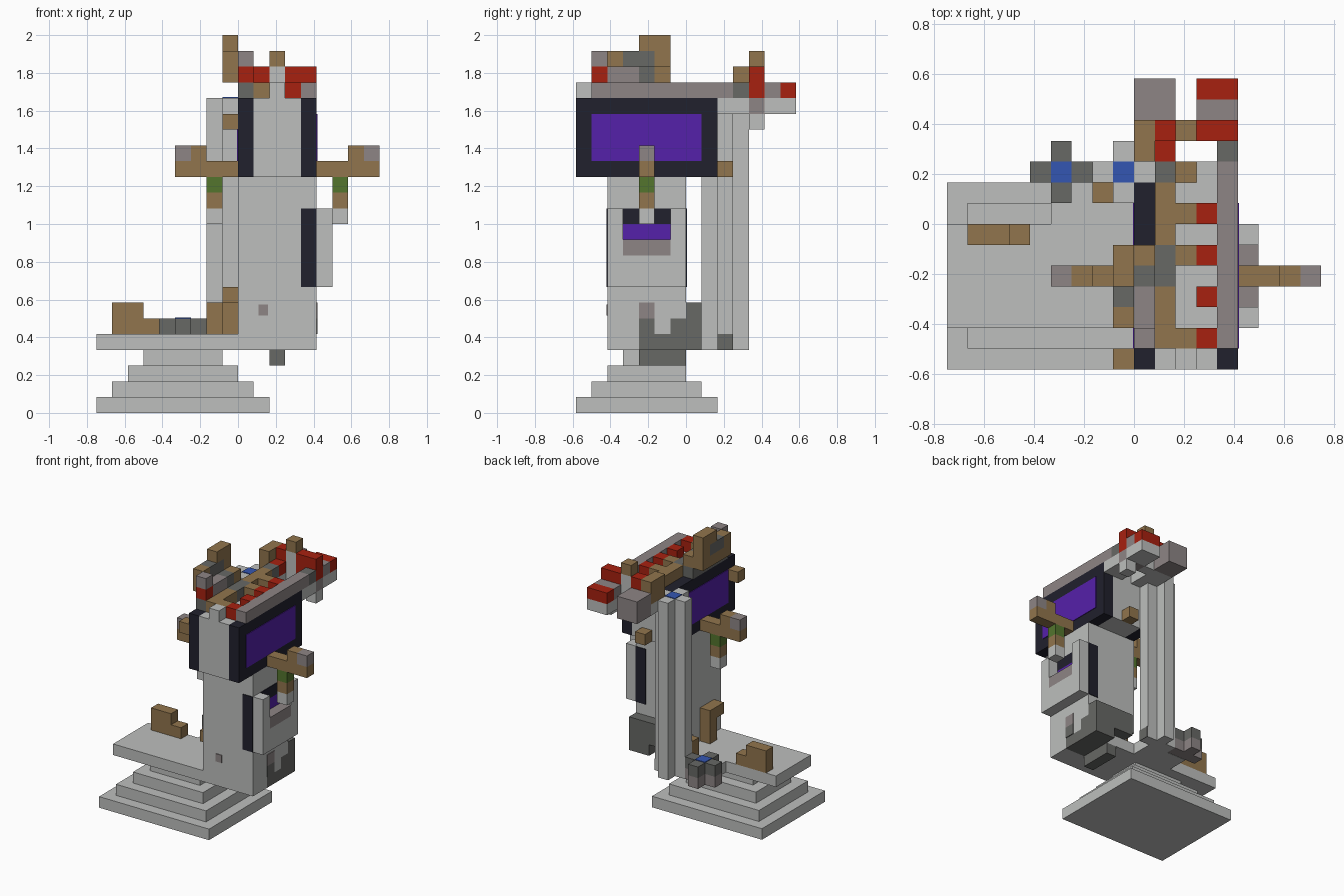
import bpy

old = bpy.data.objects.get("Cube")
if old:
    bpy.data.objects.remove(old, do_unlink=True)

UNIT = 1 / 12          # one block
T = 0.06               # plate thickness in blocks


def colour(name, r, g, b):
    m = bpy.data.materials.new(name)
    m.use_nodes = True
    m.diffuse_color = (r, g, b, 1)
    bsdf = next(n for n in m.node_tree.nodes if n.type == "BSDF_PRINCIPLED")
    bsdf.inputs["Base Color"].default_value = (r, g, b, 1)
    return m


light = colour("light grey", .51, .52, .51)
warm = colour("warm grey", .27, .235, .235)
dark = colour("dark grey", .135, .138, .13)
brown = colour("wood brown", .283, .178, .074)
red = colour("red", .386, .015, .005)
black = colour("near black", .015, .015, .026)
purple = colour("purple", .091, .015, .402)
blue = colour("blue", .034, .093, .445)
green = colour("green", .087, .178, .027)


def box(name, mat, xs, ys, zs, bevel=0):
    """Box between block coordinates counted from the left, front, bottom."""
    spans = (xs, ys, zs)
    offset = (9, 7, 0)
    mid = [(sum(s) / 2 - o) * UNIT for s, o in zip(spans, offset)]
    size = [(s[1] - s[0]) * UNIT for s in spans]
    bpy.ops.mesh.primitive_cube_add(size=1, location=mid)
    ob = bpy.context.object
    ob.name = name
    for v in ob.data.vertices:
        for a in range(3):
            v.co[a] *= size[a]
    ob.data.materials.append(mat)
    return ob


def cube(name, mat, x, y, z):
    return box(name, mat, (x, x + 1), (y, y + 1), (z, z + 1))


def plus(name, mat, x, y, zs):
    box(name + "_x_arm", mat, (x - 1, x + 2), (y, y + 1), zs)
    box(name + "_y_arm", mat, (x, x + 1), (y - 1, y + 2), zs)


# Stepped base
for s in range(4):
    box("base_step", light, (s, 11 - s), (s, 9 - s), (s, s + 1))

# Platform with a cut back corner
box("platform", light, (0, 12), (2, 7), (4, 5))
box("platform_back", light, (5, 9), (7, 9), (4, 5))
box("bench_seat", brown, (1, 4), (6, 7), (5, 6))
box("bench_back", brown, (1, 3), (6, 7), (6, 7))
box("side_post", brown, (8, 9), (4, 5), (5, 8))
cube("side_post_top", brown, 8, 3, 7)
box("pillar_foot", brown, (7, 8), (8, 9), (5, 7))

# Body
box("body", light, (9, 14), (2, 7), (6, 15))
box("body_lower", light, (9, 14), (2, 6), (5, 6))
box("body_foot", light, (12, 14), (2, 4), (4, 5))
box("underside_peg", dark, (11, 12), (4, 7), (3, 4))
box("underside_stair", dark, (12, 14), (4, 8), (4, 5))
box("underside_stair", dark, (10, 14), (6, 8), (5, 6))
box("underside_stair", dark, (10, 14), (7, 8), (6, 7))
for y in (2 - T, 7):
    box("body_stripe", black, (13, 14), (y, y + T), (8, 13))
box("front_button", warm, (10.3, 10.9), (2 - T, 2), (6.2, 6.9))
box("side_spot_top", warm, (14, 14 + T), (4, 5), (6, 7))
box("side_spot_bottom", dark, (14, 14 + T), (4, 5), (5, 6))

# Side tray with a recessed small screen
box("tray", light, (14, 15), (2, 7), (8, 10))
for y in (2, 6):
    box("tray_side", light, (14, 15), (y, y + 1), (10, 13))
box("tray_ledge", warm, (14, 15), (3, 6), (10, 11))
box("small_screen", purple, (14, 14 + T), (3, 6), (11, 12))
box("small_screen_top", black, (14, 14 + T), (3, 6), (12, 13))

# Tower with a large screen on each side
box("tower_core", light, (10, 13), (0, 9), (15, 20))
for x, face in ((9, 9 - T), (13, 14)):
    box("screen_frame", black, (x, x + 1), (0, 9), (15, 20))
    box("screen", purple, (face, face + T), (1, 8), (16, 19))
cube("tower_back_knob", brown, 11, 9, 15)
cube("tower_front_knob", brown, 8, 0, 18)

# Arms with hanging lanterns, mirrored in x about the tower
box("left_arm", brown, (14, 18), (4, 5), (15, 16))
box("right_arm", brown, (5, 9), (4, 5), (15, 16))
for side, hand, tip, lantern in (("left", 16, 17, 15), ("right", 6, 5, 7)):
    cube(side + "_hand", brown, hand, 4, 16)
    cube(side + "_hand_tip", warm, tip, 4, 16)
    for z, mat in ((14, green), (13, brown), (12, light)):
        cube(side + "_lantern", mat, lantern, 4, z)

# Plus-shaped pillar and the low plus beside it
plus("pillar", light, 8, 9, (4, 20))
box("pillar_cap", blue, (8, 9), (9, 10), (20, 20 + T))
box("pillar_base_mark", dark, (10, 10 + T), (9, 10), (4, 5))
plus("low_plus_base", warm, 5, 9, (4.02, 5))
plus("low_plus", dark, 5, 9, (5, 6))
box("low_plus_cap", blue, (5, 6), (9, 10), (6, 6 + T))

# Roof strips
box("roof_rail", warm, (13, 14), (1, 10), (20, 21))
cube("roof_rail_joint", dark, 13, 10, 20)
cube("roof_front_cap", light, 11, 0, 20)
box("roof_beam_front", brown, (10, 11), (1, 4), (20, 21))
box("roof_beam_middle", dark, (10, 11), (4, 6), (20, 21))
box("roof_beam_back", brown, (10, 11), (6, 9), (20, 21))
for y in (1, 3, 5, 7):
    cube("roof_red_block", red, 12, y, 20)
for y in (1, 5, 7):
    cube("roof_brown_block", brown, 11, y, 20)

# Rooftop device
box("device_base", dark, (9, 10), (1, 6), (20, 21))
cube("device_muzzle", red, 9, 1, 21)
cube("device_muzzle_top", warm, 9, 1, 22)
box("device_side", warm, (9, 10), (2, 4), (21, 22))
cube("device_grip", dark, 9, 4, 21)
cube("device_end", brown, 9, 5, 21)
box("device_stock", brown, (8, 9), (2, 6), (21, 22))
cube("device_top_front", brown, 8, 2, 22)
box("device_top_middle", dark, (8, 9), (3, 5), (22, 23))
cube("device_top_end", brown, 8, 5, 22)
box("device_sight", brown, (8, 9), (4, 6), (23, 24))

# Rear canopy
cube("canopy_link", light, 12, 9, 19)
box("canopy_link_right", light, (10, 11), (9, 10), (19, 20))
cube("canopy_joint", dark, 10, 9, 20)
box("canopy_right_floor", light, (9, 11), (10, 12), (19, 20))
box("canopy_right_beam", brown, (9, 10), (10, 12), (20, 22))
box("canopy_red_beam", red, (10, 11), (10, 12), (20, 21))
cube("canopy_red_top", red, 10, 11, 21)
box("canopy_right_prong", warm, (9, 11), (12, 14), (19, 21))
box("canopy_bridge", light, (11, 12), (11, 12), (19, 22))
cube("canopy_peak", brown, 11, 11, 22)
box("canopy_left_link", light, (13, 14), (9, 11), (19, 20))
box("canopy_left_bracket", light, (13, 14), (11, 12), (18, 19))
box("canopy_left_joint", warm, (12, 14), (11, 12), (19, 20))
box("canopy_left_red", red, (12, 14), (11, 12), (20, 22))
box("canopy_left_floor", light, (12, 14), (12, 14), (19, 20))
box("canopy_left_prong", warm, (12, 14), (12, 13), (20, 21))
box("canopy_left_tip", red, (12, 14), (13, 14), (20, 21))
